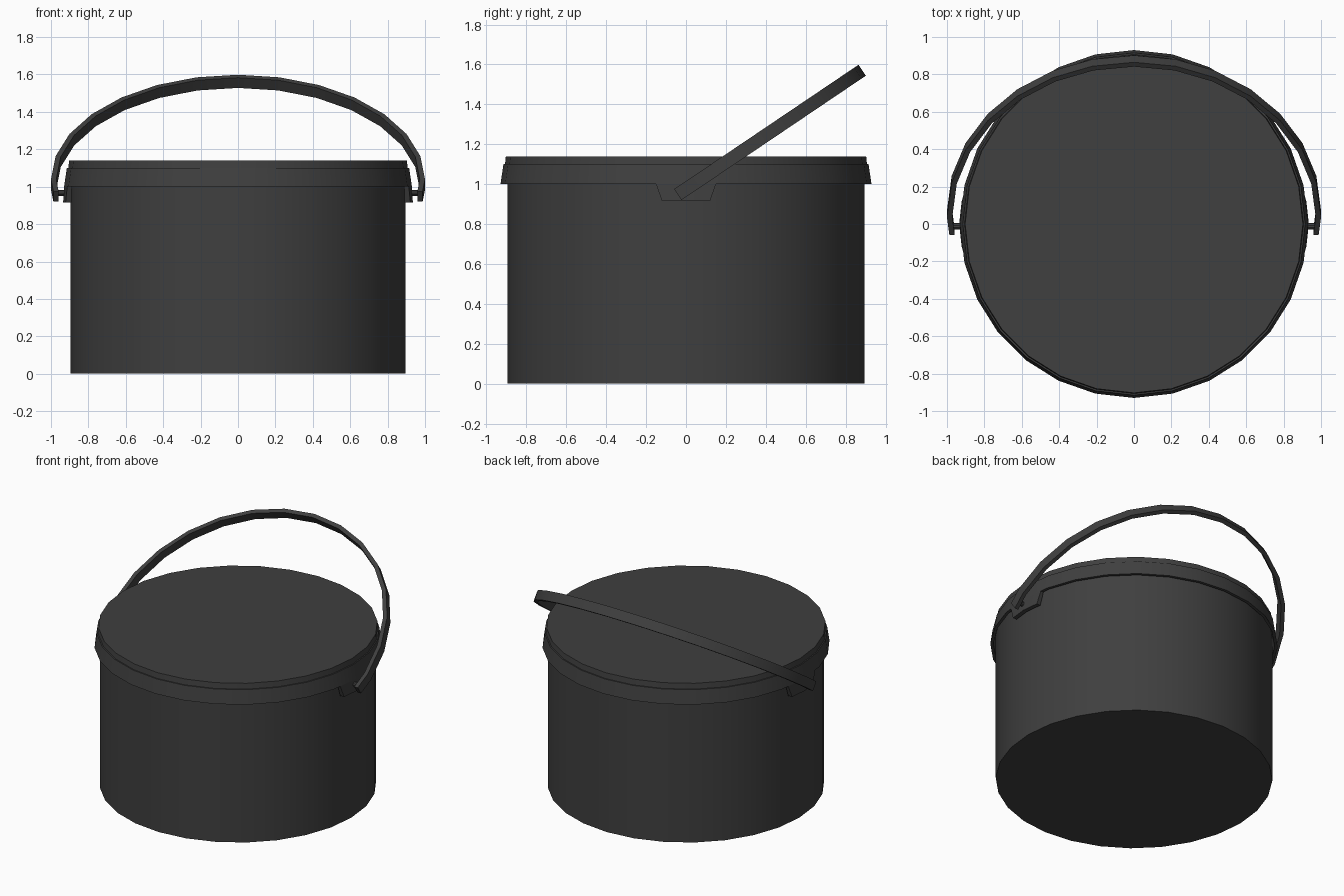
import bpy, bmesh
from math import sin, cos, pi, radians
from mathutils import Matrix, Vector

cube = bpy.data.objects.get("Cube")
if cube:
    bpy.data.objects.remove(cube, do_unlink=True)

SIDES = 28

plastic = bpy.data.materials.new("dark grey plastic")
plastic.use_nodes = True
colour = (0.05, 0.05, 0.05, 1)
plastic.diffuse_color = colour
bsdf = next(n for n in plastic.node_tree.nodes if n.type == 'BSDF_PRINCIPLED')
bsdf.inputs["Base Color"].default_value = colour


def finish(name, bm, matrix=None):
    bmesh.ops.recalc_face_normals(bm, faces=bm.faces)
    if matrix:
        bm.transform(matrix)
    mesh = bpy.data.meshes.new(name)
    bm.to_mesh(mesh)
    bm.free()
    mesh.materials.append(plastic)
    mesh.shade_smooth()
    mesh.set_sharp_from_angle(angle=radians(30))
    obj = bpy.data.objects.new(name, mesh)
    bpy.context.collection.objects.link(obj)
    return obj


def loft(name, rings, matrix=None):
    """Join equal closed rings of points and cap both ends."""
    bm = bmesh.new()
    rows = [[bm.verts.new(p) for p in ring] for ring in rings]
    count = len(rows[0])
    for a, b in zip(rows, rows[1:]):
        for i in range(count):
            j = (i + 1) % count
            bm.faces.new((a[i], a[j], b[j], b[i]))
    bm.faces.new(rows[0])
    bm.faces.new(rows[-1])
    return finish(name, bm, matrix)


def lathe(name, profile):
    turns = [2 * pi * i / SIDES for i in range(SIDES)]
    return loft(name, [[(r * cos(t), r * sin(t), z) for t in turns] for r, z in profile])


# Bucket body and overhanging lid with a small step
lathe("bucket_body", [(0.895, 0), (0.895, 1.07)])
lathe("lid", [(0.896, 1.06), (0.91, 1.0), (0.93, 1.0), (0.915, 1.1),
              (0.907, 1.1), (0.903, 1.14)])

# Tapered ears below the lid skirt, following its facets, with handle pins
lean = radians(34)
tilt = Matrix.Translation((0, 0.054, 1.012)) @ Matrix.Rotation(lean, 4, 'X')
pivot = tilt @ Vector((0, -0.08, 0))
facet_slope = math_slope = sin(pi / SIDES) / cos(pi / SIDES)
for side, label in ((1, "left"), (-1, "right")):
    rings = []
    for y_top, y_low in ((-0.15, -0.12), (0, 0), (0.15, 0.12)):
        def point(radius, y, z):
            return (side * (radius - abs(y) * facet_slope), y, z)
        rings.append([point(0.905, y_top, 1.01), point(0.93, y_top, 1.0),
                      point(0.935, y_low, 0.915), point(0.905, y_low, 0.915)])
    loft(label + "_ear", rings)

    bm = bmesh.new()
    bmesh.ops.create_cone(bm, cap_ends=True, segments=10, radius1=0.017,
                          radius2=0.017, depth=0.06)
    place = Matrix.Translation((side * 0.945, pivot.y, pivot.z))
    finish(label + "_pin", bm, place @ Matrix.Rotation(pi / 2, 4, 'Y'))

# Handle: a flat half-circle strap with short legs, leaning backwards
half_width, thickness = 0.033, 0.028
path = [(0.987, -0.115, 1, 0)]
for i in range(SIDES // 2 + 1):
    t = 2 * pi * i / SIDES
    path.append((cos(t), sin(t), cos(t), sin(t)))
path.append((-0.987, -0.115, -1, 0))
strap = []
for x, u, nx, nu in path:
    xi, ui = x - nx * thickness, u - nu * thickness
    strap.append([(x, u, half_width), (x, u, -half_width),
                  (xi, ui, -half_width), (xi, ui, half_width)])
loft("handle", strap, tilt)
